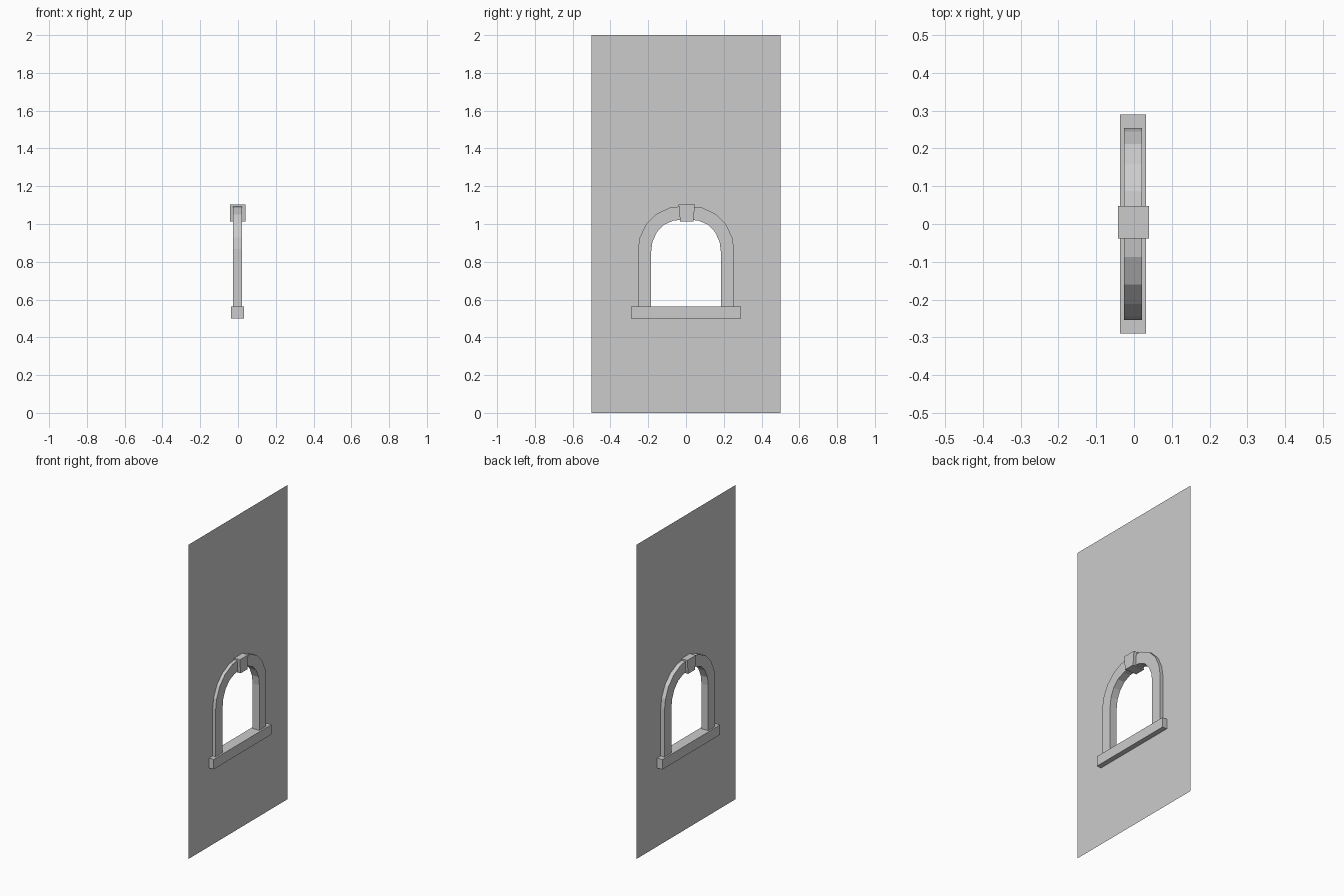
import bpy, bmesh

if "Cube" in bpy.data.objects:
    bpy.data.objects.remove(bpy.data.objects["Cube"])


def finish(name, bm):
    bmesh.ops.recalc_face_normals(bm, faces=bm.faces)
    mesh = bpy.data.meshes.new(name)
    bm.to_mesh(mesh)
    bm.free()
    obj = bpy.data.objects.new(name, mesh)
    bpy.context.collection.objects.link(obj)
    return obj


def prism(name, profile, x0, x1):
    """Extrude a (y, z) outline from x0 to x1."""
    bm = bmesh.new()
    face = bm.faces.new([bm.verts.new((x0, y, z)) for y, z in profile])
    new = bmesh.ops.extrude_face_region(bm, geom=[face])["geom"]
    verts = [v for v in new if isinstance(v, bmesh.types.BMVert)]
    bmesh.ops.translate(bm, vec=(x1 - x0, 0, 0), verts=verts)
    return finish(name, bm)


def arch(half):
    """Mirror a half outline (foot to crown) into a full arch."""
    return half + [(-y, z) for y, z in reversed(half[:-1])]


outer = arch([(.254, .53), (.254, .868), (.245, .928), (.212, .998),
              (.16, 1.051), (.088, 1.086), (0, 1.097)])
inner = arch([(.185, .53), (.185, .85), (.178, .905), (.154, .957),
              (.117, .996), (.066, 1.018), (0, 1.025)])
middle = [((a + c) / 2, (b + d) / 2) for (a, b), (c, d) in zip(outer, inner)]

# Wall: single sheet with an arched opening hidden behind the frame
bm = bmesh.new()
edges = []
for loop in ([(-.5, 0), (.5, 0), (.5, 2), (-.5, 2)], middle):
    vs = [bm.verts.new((0, y, z)) for y, z in loop]
    edges += [bm.edges.new((vs[i - 1], vs[i])) for i in range(len(vs))]
bmesh.ops.triangle_fill(bm, use_beauty=True, edges=edges, normal=(1, 0, 0))
finish("wall", bm)

# Arched stone surround
prism("window_surround", outer + inner[::-1], -.027, .021)

# Sill
prism("window_sill", [(-.29, .5), (.29, .5), (.29, .563), (-.29, .563)],
      -.037, .032)

# Tapered keystone
prism("keystone", [(-.031, 1.014), (.039, 1.014), (.047, 1.103), (-.039, 1.103)],
      -.042, .04)
